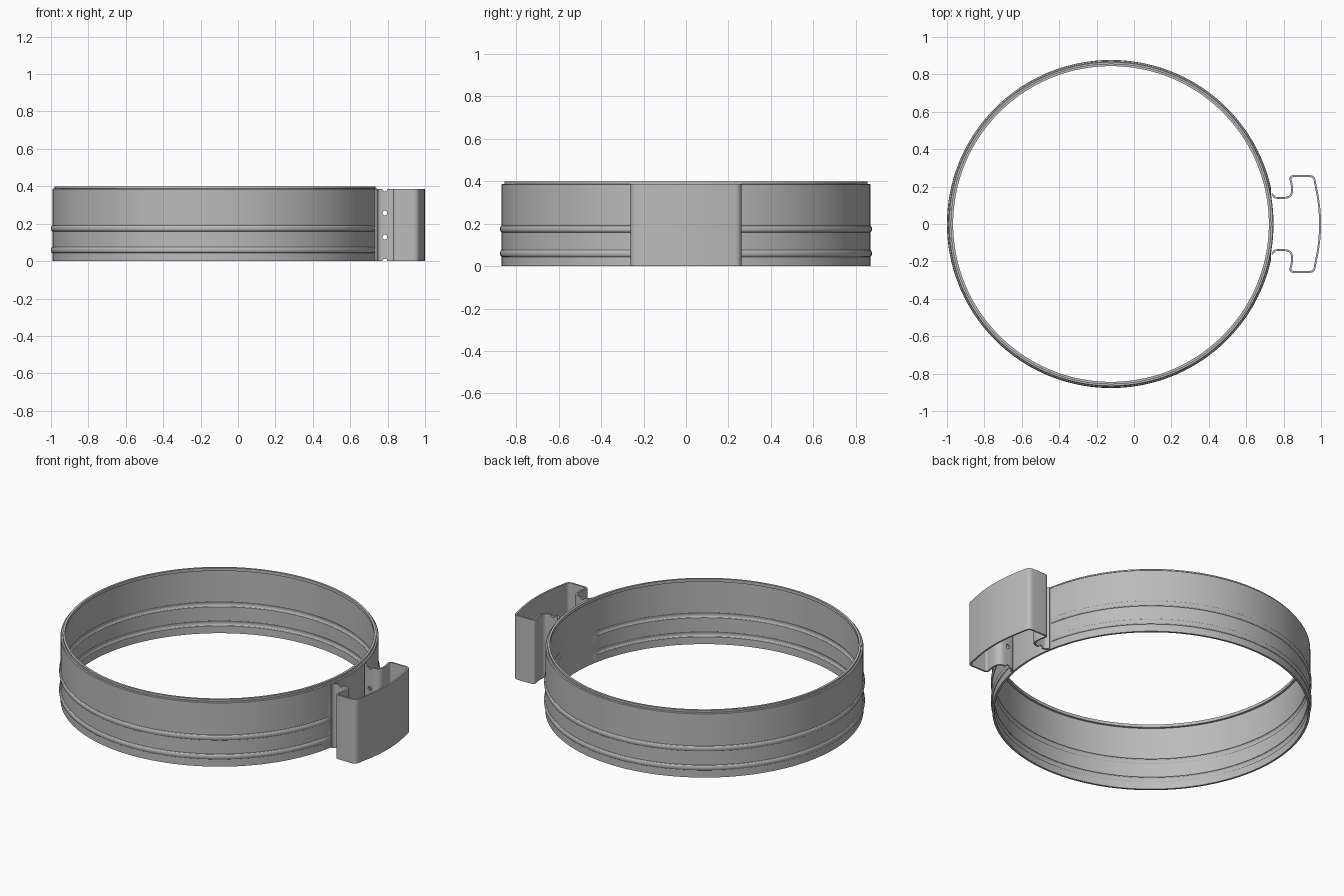
import bpy, bmesh, math
from mathutils import Vector

cube = bpy.data.objects.get("Cube")
if cube:
    bpy.data.objects.remove(cube)

CENTRE_X = -0.123
WALL_OUT, WALL_IN = 0.869, 0.857
LIP_OUT, LIP_IN = 0.857, 0.844
WALL_TOP, LIP_TOP, HANDLE_TOP = 0.388, 0.4, 0.386
BEADS = (0.06, 0.175)
BEAD_HALF, BEAD_DEPTH = 0.016, 0.008
SEGMENTS = 192

grey = bpy.data.materials.new("brushed_steel_grey")
grey.use_nodes = True
colour = (0.5, 0.5, 0.5, 1)
grey.diffuse_color = colour
grey.node_tree.nodes["Principled BSDF"].inputs["Base Color"].default_value = colour


def finish(name, bm):
    bmesh.ops.recalc_face_normals(bm, faces=bm.faces)
    mesh = bpy.data.meshes.new(name)
    bm.to_mesh(mesh)
    bm.free()
    obj = bpy.data.objects.new(name, mesh)
    bpy.context.collection.objects.link(obj)
    mesh.materials.append(grey)
    return obj


def activate(obj):
    bpy.ops.object.select_all(action='DESELECT')
    obj.select_set(True)
    bpy.context.view_layer.objects.active = obj


def wall_side(radius, swell):
    """Profile of one wall face from bottom to top, with its pressed beads."""
    points = [(radius, 0)]
    for z in BEADS:
        for i in range(9):
            a = math.pi * i / 8
            points.append((radius + swell * math.sin(a), z - BEAD_HALF * math.cos(a)))
    return points


def ring_profile(swell):
    outer = wall_side(WALL_OUT, swell)
    inner = wall_side(WALL_IN, swell)
    top = [(WALL_OUT, WALL_TOP - 0.004), (WALL_OUT - 0.004, WALL_TOP),
           (LIP_OUT, WALL_TOP), (LIP_OUT, LIP_TOP), (LIP_IN, LIP_TOP),
           (LIP_IN, WALL_TOP - 0.006), (WALL_IN, WALL_TOP - 0.006)]
    return outer + top + inner[::-1]


# Ring: turned wall whose beads fade out beside the handle
bm = bmesh.new()
loops = []
for s in range(SEGMENTS):
    angle = 2 * math.pi * s / SEGMENTS
    from_handle = min(angle, 2 * math.pi - angle)
    fade = min(max((from_handle - 0.18) / 0.04, 0), 1)
    loops.append([bm.verts.new((CENTRE_X + r * math.cos(angle), r * math.sin(angle), z))
                  for r, z in ring_profile(BEAD_DEPTH * fade)])
count = len(loops[0])
for s in range(SEGMENTS):
    a, b = loops[s], loops[(s + 1) % SEGMENTS]
    for i in range(count):
        j = (i + 1) % count
        bm.faces.new((a[i], b[i], b[j], a[j]))
ring = finish("beaded_ring", bm)
activate(ring)
bpy.ops.object.shade_smooth_by_angle(angle=math.radians(30))


def round_corners(corners, steps=7):
    """Replace each (x, y, radius) corner by a short curve."""
    path = []
    for i, (x, y, radius) in enumerate(corners):
        p = Vector((x, y))
        if radius == 0:
            path.append(p)
            continue
        before = p + (Vector(corners[i - 1][:2]) - p).normalized() * radius
        after = p + (Vector(corners[i + 1][:2]) - p).normalized() * radius
        for k in range(steps + 1):
            t = k / steps
            path.append(before * (1 - t) ** 2 + p * 2 * t * (1 - t) + after * t * t)
    return path


# Handle: bent strip, one half mirrored across y, with a bowed grip
half = round_corners([(0.738, 0.162, 0), (0.750, 0.140, 0.015), (0.845, 0.140, 0.04),
                      (0.845, 0.205, 0.02), (0.832, 0.256, 0.022), (0.962, 0.256, 0.024),
                      (0.972, 0.2, 0)])
half += [Vector((0.995 - 0.023 * (y / 0.2) ** 2, y)) for y in (0.16, 0.12, 0.08, 0.04)]
path = half + [Vector((0.995, 0))] + [Vector((p.x, -p.y)) for p in reversed(half)]

bm = bmesh.new()
low = [bm.verts.new((p.x, p.y, 0)) for p in path]
high = [bm.verts.new((p.x, p.y, HANDLE_TOP)) for p in path]
for i in range(len(path) - 1):
    bm.faces.new((low[i], low[i + 1], high[i + 1], high[i]))
handle = finish("bent_strip_handle", bm)
solid = handle.modifiers.new("thickness", 'SOLIDIFY')
solid.thickness = 0.01
solid.offset = 0
solid.use_even_offset = True

# Drill holes and edge notches through both handle arms
bm = bmesh.new()
for k in range(4):
    z = HANDLE_TOP * k / 3
    ends = []
    for y in (-0.2, 0.2):
        ends.append([bm.verts.new((0.785 + 0.013 * math.cos(a), y, z + 0.013 * math.sin(a)))
                     for a in (2 * math.pi * (i + 0.5) / 16 for i in range(16))])
    for i in range(16):
        j = (i + 1) % 16
        bm.faces.new((ends[0][i], ends[0][j], ends[1][j], ends[1][i]))
    bm.faces.new(ends[0])
    bm.faces.new(ends[1])
cutter = finish("hole_cutter", bm)
cutter.hide_render = True
drill = handle.modifiers.new("holes", 'BOOLEAN')
drill.operation = 'DIFFERENCE'
drill.solver = 'EXACT'
drill.object = cutter
activate(handle)
for name in ("thickness", "holes"):
    bpy.ops.object.modifier_apply(modifier=name)
bpy.data.objects.remove(cutter)
bpy.ops.object.shade_smooth_by_angle(angle=math.radians(35))
